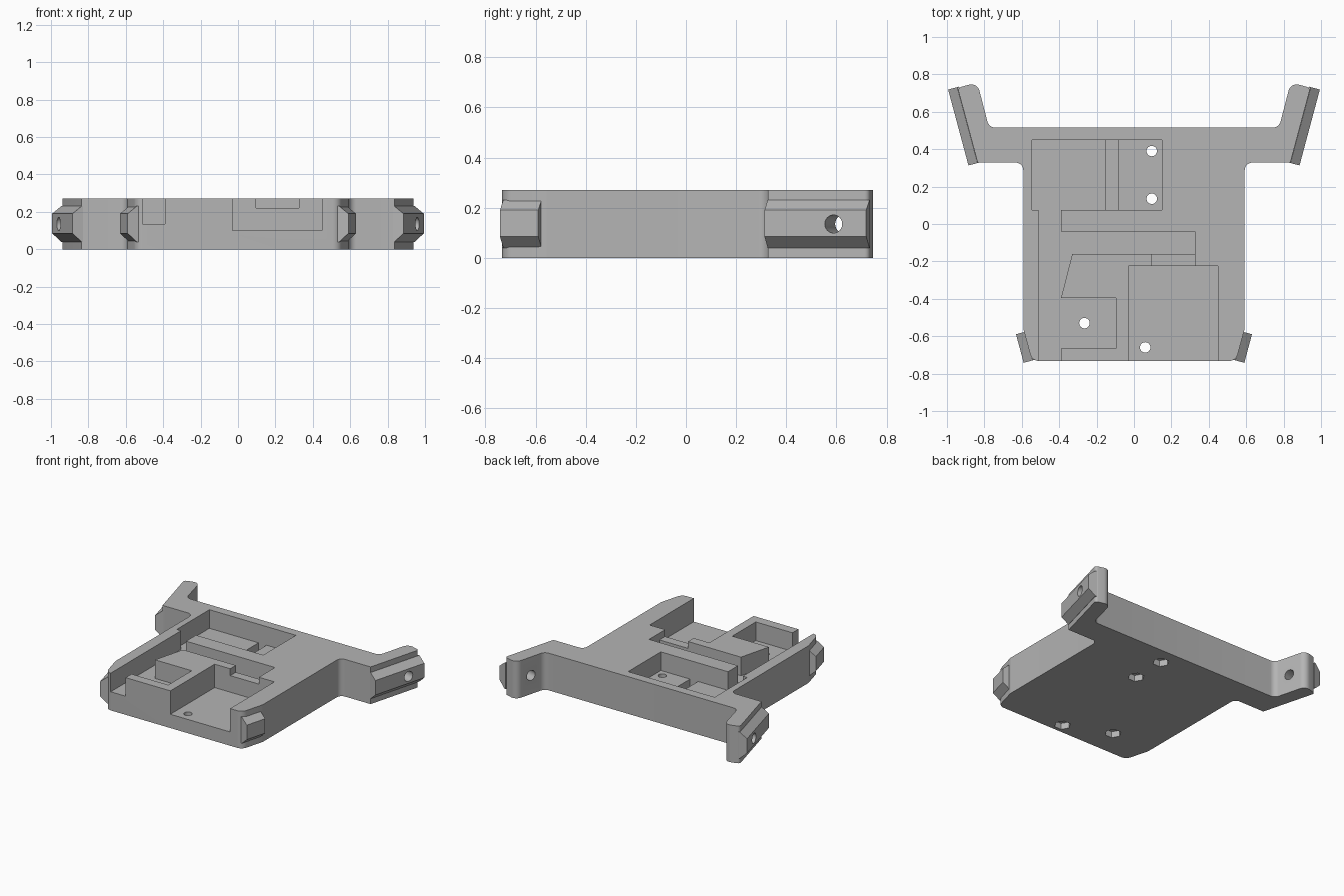
import bpy, bmesh, math
from mathutils import Vector

old = bpy.data.objects.get("Cube")
if old:
    bpy.data.objects.remove(old, do_unlink=True)

grey = bpy.data.materials.new("matte grey")
grey.use_nodes = True
COLOUR = (0.46, 0.46, 0.46, 1)
grey.diffuse_color = COLOUR
grey.node_tree.nodes["Principled BSDF"].inputs["Base Color"].default_value = COLOUR

TOP = 0.27
TILT = math.radians(15)


def prism(name, rings):
    """Closed solid between two matching rings of points."""
    bm = bmesh.new()
    a, b = [[bm.verts.new(p) for p in ring] for ring in rings]
    bm.faces.new(a)
    bm.faces.new(b)
    for i in range(len(a)):
        j = (i + 1) % len(a)
        bm.faces.new((a[i], a[j], b[j], b[i]))
    bmesh.ops.recalc_face_normals(bm, faces=bm.faces)
    mesh = bpy.data.meshes.new(name)
    bm.to_mesh(mesh)
    bm.free()
    ob = bpy.data.objects.new(name, mesh)
    bpy.context.collection.objects.link(ob)
    mesh.materials.append(grey)
    return ob


def slab(name, outline, z0, z1):
    return prism(name, [[(x, y, z) for x, y in outline] for z in (z0, z1)])


def box(name, x0, x1, y0, y1, z0, z1=0.4):
    return slab(name, [(x0, y0), (x1, y0), (x1, y1), (x0, y1)], z0, z1)


def disc(name, x, y, r, z0, z1, sides):
    ring = [(x + r * math.cos(2 * math.pi * i / sides),
             y + r * math.sin(2 * math.pi * i / sides)) for i in range(sides)]
    return slab(name, ring, z0, z1)


def rounded(corners, steps=8):
    """Replace each (x, y, radius) corner with an arc."""
    out = []
    for i, (x, y, r) in enumerate(corners):
        p = Vector((x, y))
        if r == 0:
            out.append((x, y))
            continue
        a = (Vector(corners[i - 1][:2]) - p).normalized()
        b = (Vector(corners[(i + 1) % len(corners)][:2]) - p).normalized()
        half = a.angle(b) / 2
        centre = p + (a + b).normalized() * (r / math.sin(half))
        start = p + a * (r / math.tan(half)) - centre
        end = p + b * (r / math.tan(half)) - centre
        turn = start.angle_signed(end)
        for k in range(steps + 1):
            t = -turn * k / steps
            c, s = math.cos(t), math.sin(t)
            out.append((centre.x + start.x * c - start.y * s,
                        centre.y + start.x * s + start.y * c))
    return out


def activate(ob):
    bpy.ops.object.select_all(action='DESELECT')
    ob.select_set(True)
    bpy.context.view_layer.objects.active = ob


def cut(ob, cutter, discard=True):
    activate(ob)
    mod = ob.modifiers.new("cut", 'BOOLEAN')
    mod.operation = 'DIFFERENCE'
    mod.solver = 'EXACT'
    mod.object = cutter
    bpy.ops.object.modifier_apply(modifier=mod.name)
    if discard:
        bpy.data.objects.remove(cutter, do_unlink=True)


def finish(ob):
    activate(ob)
    bpy.ops.object.shade_smooth_by_angle(angle=math.radians(30))


# Tray body with two splayed rear arms
half = [(0.545, -0.733, 0.05), (0.592, -0.56, 0.05), (0.592, 0.328, 0.04),
        (0.836, 0.328, 0), (0.943, 0.728, 0.02), (0.838, 0.757, 0.045),
        (0.775, 0.515, 0.045)]
outline = half + [(-x, y, r) for x, y, r in reversed(half)]
body = slab("tray_body", rounded(outline), 0, TOP)

# Connected recess: rear bay, cable channel, branch and small bay
recess = [(-0.545, 0.45), (0.15, 0.45), (0.15, 0.075), (-0.39, 0.075),
          (-0.39, -0.04), (0.325, -0.04), (0.325, -0.16), (-0.33, -0.16),
          (-0.39, -0.395), (-0.095, -0.395), (-0.095, -0.665), (-0.39, -0.665),
          (-0.39, -0.8), (-0.51, -0.8), (-0.51, 0.075), (-0.545, 0.075)]
cut(body, slab("recess", recess, 0.135, 0.4))

# Groove in the rear bay, front bay and shallow shelf
cut(body, box("groove", -0.15, -0.085, 0.075, 0.45, 0.08))
cut(body, box("front_bay", -0.03, 0.45, -0.8, -0.225, 0.1))
cut(body, box("shelf", 0.095, 0.325, -0.3, -0.1, 0.22))

# Screw holes with hexagonal nut traps underneath
for x, y in [(0.095, 0.39), (0.095, 0.135), (-0.265, -0.53), (0.06, -0.66)]:
    cut(body, disc("screw_hole", x, y, 0.028, -0.1, 0.4, 24))
    cut(body, disc("nut_trap", x, y, 0.055, -0.1, 0.045, 6))


def rail(name, side, x, y, length):
    """Tapered mounting rail, tilted like the arm it sits on."""
    d = Vector((math.sin(TILT), math.cos(TILT)))
    n = Vector((d.y, -d.x))
    profile = [(-0.06, 0.04), (-0.05, 0.04), (0, 0.085),
               (0, 0.19), (-0.05, 0.23), (-0.06, 0.23)]
    rings = []
    for t in (0, length):
        points = [(Vector((x, y)) + d * t + n * u, z) for u, z in profile]
        rings.append([(side * p.x, p.y, z) for p, z in points])
    return prism(name, rings)


def cross_hole(side):
    """Round cutter running straight through the arm and its rail."""
    d = Vector((math.sin(TILT), math.cos(TILT)))
    n = Vector((d.y, -d.x))
    base = Vector((0.885, 0.313)) + d * 0.285
    rings = []
    for u in (-0.3, 0.1):
        ring = []
        for i in range(24):
            a = 2 * math.pi * i / 24
            p = base + n * u + d * (0.036 * math.cos(a))
            ring.append((side * p.x, p.y, 0.135 + 0.036 * math.sin(a)))
        rings.append(ring)
    return prism("cross_hole", rings)


# Rails on the arms and the front corners
for side, label in ((1, "left"), (-1, "right")):
    rear = rail("rear_rail_" + label, side, 0.885, 0.313, 0.42)
    front = rail("front_rail_" + label, side, 0.59, -0.742, 0.158)
    drill = cross_hole(side)
    cut(rear, drill, discard=False)
    cut(body, drill)
    finish(rear)
    finish(front)
finish(body)
